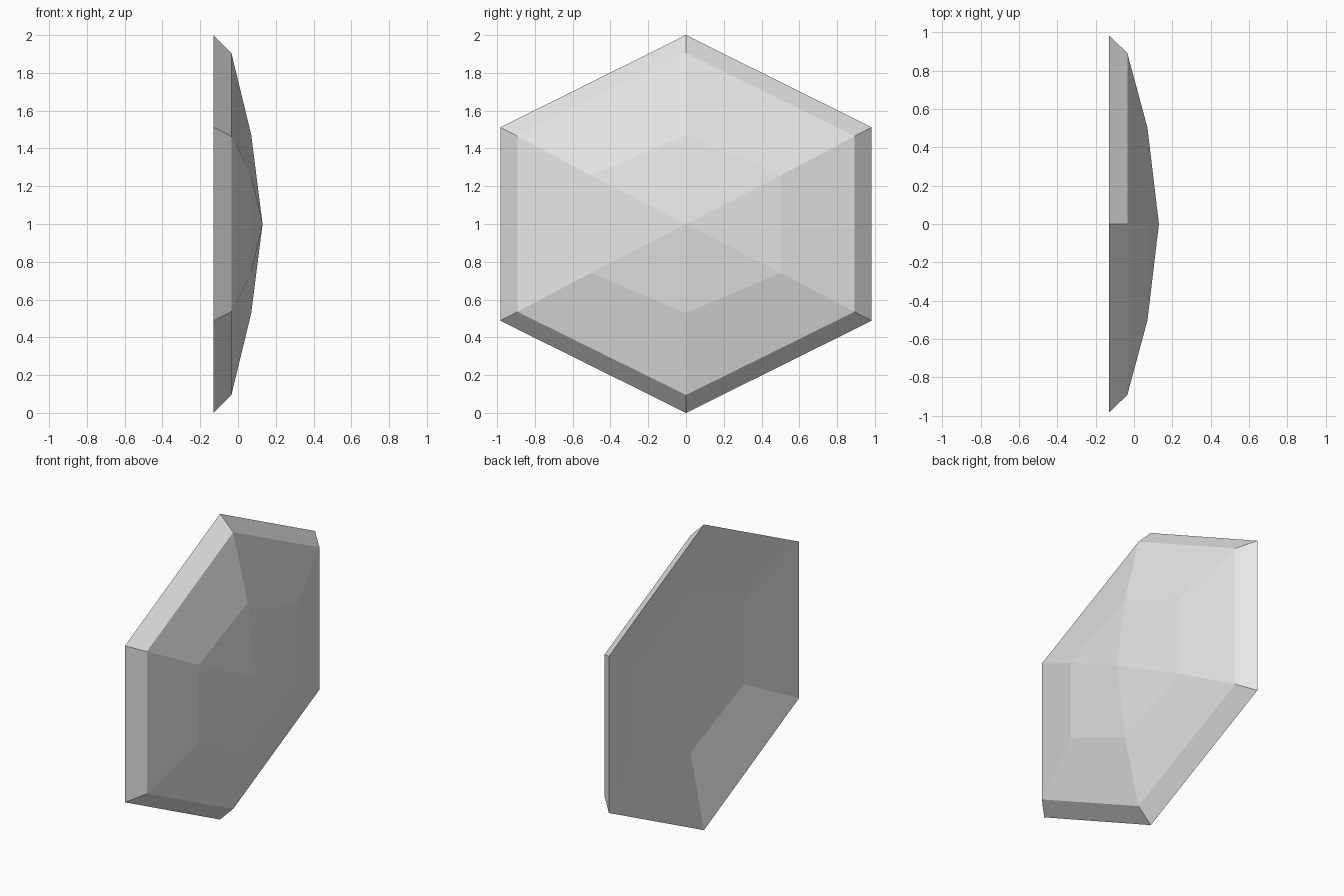
import bpy
import bmesh

cube = bpy.data.objects.get("Cube")
if cube:
    bpy.data.objects.remove(cube, do_unlink=True)

grey = bpy.data.materials.new("light_grey")
grey.use_nodes = True
colour = (0.8, 0.8, 0.8, 1)
grey.diffuse_color = colour
grey.node_tree.nodes["Principled BSDF"].inputs["Base Color"].default_value = colour

MID = 1.0  # height of the centre


def hex_ring(bm, x, half_width, side, tip):
    """Six-sided ring facing +x, with points at top and bottom."""
    outline = [(0, tip), (-half_width, side), (-half_width, -side),
               (0, -tip), (half_width, -side), (half_width, side)]
    return [bm.verts.new((x, y, MID + z)) for y, z in outline]


def bridge(bm, a, b):
    for i in range(6):
        j = (i + 1) % 6
        bm.faces.new((a[i], a[j], b[j], b[i]))


def cap(bm, ring, x):
    apex = bm.verts.new((x, 0, MID))
    for i in range(6):
        bm.faces.new((ring[i], ring[(i + 1) % 6], apex))


bm = bmesh.new()
# Hollow back, rim, bevelled edge and domed front
hollow = hex_ring(bm, -0.033, 0.55, 0.28, 0.52)
rim = hex_ring(bm, -0.13, 0.983, 0.512, 1.0)
bevel = hex_ring(bm, -0.035, 0.892, 0.465, 0.905)
dome = hex_ring(bm, 0.07, 0.503, 0.258, 0.472)
rings = [hollow, rim, bevel, dome]
for a, b in zip(rings, rings[1:]):
    bridge(bm, a, b)
cap(bm, hollow, 0.02)
cap(bm, dome, 0.13)
bmesh.ops.recalc_face_normals(bm, faces=bm.faces[:])

mesh = bpy.data.meshes.new("hexagonal_shell")
bm.to_mesh(mesh)
bm.free()
mesh.materials.append(grey)
shell = bpy.data.objects.new("hexagonal_shell", mesh)
bpy.context.collection.objects.link(shell)
